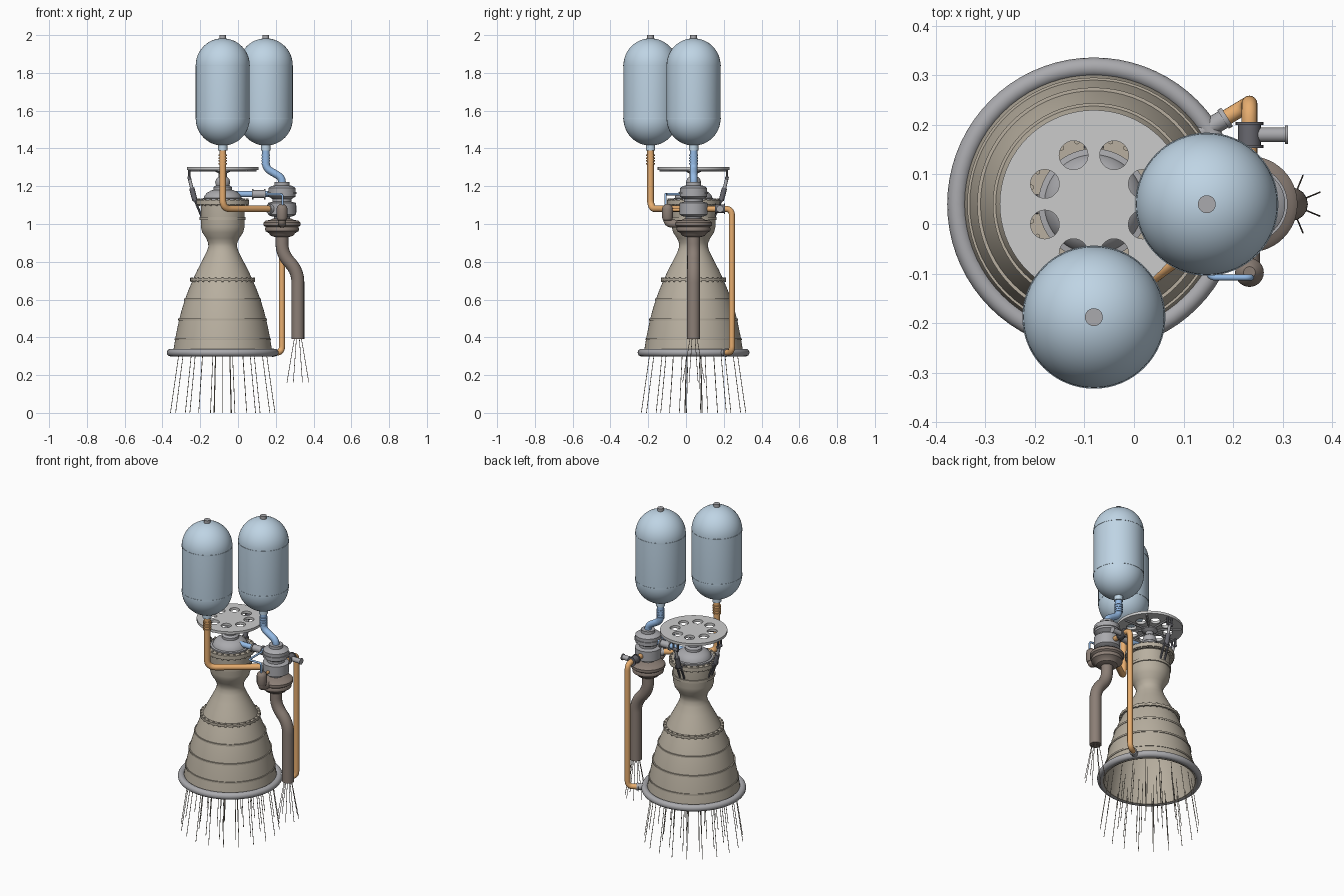
import bpy, bmesh, math
from mathutils import Vector, Matrix

if "Cube" in bpy.data.objects:
    bpy.data.objects.remove(bpy.data.objects["Cube"])

EX, EY = -0.081, 0.04      # engine axis
PX, PY = 0.233, 0.04       # turbopump axis


def material(name, rgb):
    m = bpy.data.materials.new(name)
    m.diffuse_color = (*rgb, 1)
    m.use_nodes = True
    m.node_tree.nodes["Principled BSDF"].inputs["Base Color"].default_value = m.diffuse_color
    return m


TANK = material("tank_blue", (0.52, 0.66, 0.78))
BLUE = material("oxidiser_blue", (0.30, 0.50, 0.80))
ORANGE = material("fuel_orange", (0.80, 0.42, 0.16))
BELL = material("nozzle_beige", (0.48, 0.43, 0.35))
HOT = material("exhaust_brown", (0.26, 0.21, 0.18))
DARK = material("dark_steel", (0.14, 0.14, 0.16))
STEEL = material("steel", (0.40, 0.40, 0.42))


def finish(ob, mat):
    if mat:
        ob.data.materials.clear()
        ob.data.materials.append(mat)
    bpy.ops.object.select_all(action='DESELECT')
    ob.select_set(True)
    bpy.context.view_layer.objects.active = ob
    bpy.ops.object.shade_smooth_by_angle(angle=math.radians(35))
    return ob


def mesh_object(name, bm, mat):
    bmesh.ops.recalc_face_normals(bm, faces=bm.faces)
    me = bpy.data.meshes.new(name)
    bm.to_mesh(me)
    bm.free()
    ob = bpy.data.objects.new(name, me)
    bpy.context.collection.objects.link(ob)
    return finish(ob, mat)


def lathe(name, profile, x, y, mat=None, n=64, closed=False):
    """Revolve (radius, z) points about a vertical axis."""
    bm = bmesh.new()
    vs = [bm.verts.new((x + r, y, z)) for r, z in profile]
    pairs = list(zip(vs, vs[1:])) + ([(vs[-1], vs[0])] if closed else [])
    edges = [bm.edges.new(p) for p in pairs]
    bmesh.ops.spin(bm, geom=vs + edges, cent=(x, y, 0), axis=(0, 0, 1),
                   angle=2 * math.pi, steps=n, use_duplicate=False)
    bmesh.ops.remove_doubles(bm, verts=bm.verts, dist=1e-5)
    return mesh_object(name, bm, mat)


def rods(name, segments, r, mat=None, n=12, r2=None):
    """Cylinders between point pairs, joined in one object."""
    bm = bmesh.new()
    for a, b in segments:
        a, b = Vector(a), Vector(b)
        q = (b - a).to_track_quat('Z', 'Y').to_matrix().to_4x4()
        bmesh.ops.create_cone(bm, cap_ends=True, segments=n, radius1=r, radius2=r2 or r,
                              depth=(b - a).length, matrix=Matrix.Translation((a + b) / 2) @ q)
    return mesh_object(name, bm, mat)


def curve_mesh(name, cu, splines, cyclic, mat):
    for pts in splines:
        s = cu.splines.new('POLY')
        s.points.add(len(pts) - 1)
        for p, c in zip(s.points, pts):
            p.co = (*c, 1)
        s.use_cyclic_u = cyclic
    tmp = bpy.data.objects.new(name + "_curve", cu)
    bpy.context.collection.objects.link(tmp)
    dg = bpy.context.evaluated_depsgraph_get()
    me = bpy.data.meshes.new_from_object(tmp.evaluated_get(dg))
    bpy.data.objects.remove(tmp)
    ob = bpy.data.objects.new(name, me)
    bpy.context.collection.objects.link(ob)
    return finish(ob, mat)


def pipe(name, points, r, mat, bend=0.04):
    """Round tube along points with rounded corners."""
    P = [Vector(p) for p in points]
    path = [P[0]]
    for a, b, c in zip(P, P[1:], P[2:]):
        p0 = b + (a - b).normalized() * min(bend, (a - b).length / 2)
        p1 = b + (c - b).normalized() * min(bend, (c - b).length / 2)
        for i in range(9):
            t = i / 8
            path.append(p0 * (1 - t) ** 2 + b * 2 * t * (1 - t) + p1 * t * t)
    path.append(P[-1])
    cu = bpy.data.curves.new(name, 'CURVE')
    cu.dimensions = '3D'
    cu.bevel_depth, cu.bevel_resolution, cu.use_fill_caps = r, 6, True
    return curve_mesh(name, cu, [path], False, mat)


def polar(r, a, z, x=EX, y=EY):
    return (x + r * math.cos(a), y + r * math.sin(a), z)


def ring(n, off=0.0):
    return [2 * math.pi * (i + off) / n for i in range(n)]


def arc(r, cz, a0, a1, n=12):
    return [(max(0, r * math.cos(math.radians(a0 + (a1 - a0) * i / n))),
             cz + r * math.sin(math.radians(a0 + (a1 - a0) * i / n))) for i in range(n + 1)]


# Propellant tanks: capsule, top cap, outlet and flexible joint
for label, x, y, col in (("fuel", EX, -0.188, ORANGE), ("oxidiser", 0.147, EY, BLUE)):
    lathe(label + "_tank", arc(0.143, 1.558, -90, 0) + arc(0.143, 1.84, 0, 90), x, y, TANK)
    lathe(label + "_tank_weld_bands", [(0.14, 1.556), (0.1445, 1.556), (0.1445, 1.562), (0.14, 1.562)], x, y, TANK, closed=True)
    lathe(label + "_tank_upper_weld", [(0.14, 1.837), (0.1445, 1.837), (0.1445, 1.843), (0.14, 1.843)], x, y, TANK, closed=True)
    rods(label + "_tank_cap", [((x, y, 1.97), (x, y, 2.0))], 0.018, STEEL, 24)
    rods(label + "_tank_outlet", [((x, y, 1.39), (x, y, 1.43))], 0.025, TANK, 24)
    rods(label + "_bellows", [((x, y, z), (x, y, z + 0.008)) for z in (1.315, 1.33, 1.345, 1.36)], 0.0235, col, 24)

# Combustion chamber and bell nozzle, one thin open wall
outer = [(0.1, 1.115), (0.116, 1.1), (0.116, 0.985), (0.108, 0.955), (0.088, 0.925), (0.077, 0.9),
         (0.076, 0.88), (0.084, 0.855), (0.106, 0.81), (0.134, 0.757), (0.158, 0.705), (0.18, 0.653),
         (0.2, 0.6), (0.217, 0.545), (0.232, 0.488), (0.248, 0.41), (0.258, 0.35), (0.266, 0.3)]
inner = [(r - 0.008, z) for r, z in reversed(outer)]
lathe("chamber_and_nozzle", outer + inner, EX, EY, BELL, 72, True)


def band(name, r, z, w, h, mat=BELL):
    lathe(name, [(r - w, z - h), (r, z - h), (r, z + h), (r - w, z + h)], EX, EY, mat, 72, True)


band("nozzle_flange", 0.172, 0.706, 0.022, 0.007)
band("head_flange", 0.140, 1.115, 0.05, 0.012)
band("chamber_band", 0.122, 1.03, 0.01, 0.008)
for i, (r, z) in enumerate(((0.204, 0.6), (0.2355, 0.495), (0.2555, 0.39))):
    band("nozzle_stiffener_%d" % i, r, z, 0.008, 0.005)
rods("nozzle_flange_bolts", [(polar(0.166, a, 0.694), polar(0.166, a, 0.718)) for a in ring(28)], 0.006, BELL, 6)
rods("head_flange_bolts", [(polar(0.131, a, 1.096), polar(0.131, a, 1.134)) for a in ring(24)], 0.006, BELL, 6)

# Fuel manifold torus at the exit
lathe("exit_manifold", [(0.276 + 0.02 * math.cos(a), 0.319 + 0.02 * math.sin(a)) for a in ring(16)],
      EX, EY, STEEL, 72, True)

# Injector dome and gimbal stem
lathe("injector_dome", [(0.112, 1.12), (0.112, 1.135), (0.1, 1.137), (0.096, 1.15), (0.082, 1.166),
                        (0.06, 1.178), (0.03, 1.184), (0, 1.185)], EX, EY, STEEL)
lathe("gimbal_stem", [(0, 1.17), (0.048, 1.17), (0.048, 1.195), (0.036, 1.205), (0.04, 1.222),
                      (0.034, 1.24), (0.022, 1.25), (0.022, 1.268), (0.045, 1.28), (0.045, 1.29), (0, 1.29)], EX, EY, STEEL, 32)

# Thrust plate with eight holes and ribs below
cu = bpy.data.curves.new("thrust_plate", 'CURVE')
cu.dimensions, cu.fill_mode, cu.extrude = '2D', 'BOTH', 0.008
loops = [[polar(0.19, a, 0) for a in ring(72)]]
for h in ring(8, 0.5):
    hx, hy, _ = polar(0.107, h, 0)
    loops.append([polar(0.029, a, 0, hx, hy) for a in ring(28)])
curve_mesh("thrust_plate", cu, loops, True, None).location.z = 1.294
rods("thrust_plate_ribs", [(polar(0.03, a, 1.284), polar(0.18, a, 1.284)) for a in ring(8)], 0.006, STEEL, 4)

# Two gimbal actuators, at the left and the back
for side, a in (("left", math.pi), ("back", math.pi / 2)):
    top, mid, low = polar(0.177, a, 1.245), polar(0.164, a, 1.19), polar(0.147, a, 1.125)
    rods(side + "_actuator_rod", [(mid, top)], 0.009, STEEL)
    rods(side + "_actuator_body", [(low, mid)], 0.014, DARK, 16)
    t = Vector((-math.sin(a), math.cos(a), 0)) * 0.018
    rods(side + "_actuator_pins", [(Vector(p) - t, Vector(p) + t) for p in (top, low)], 0.010, DARK)
    rods(side + "_actuator_hangers", [(Vector(top) + t * s, Vector(polar(0.177, a, 1.29)) + t * s) for s in (-.8, .8)], 0.006, DARK, 8)
    rods(side + "_actuator_bracket", [(Vector(polar(0.112, a, z)) + t * s, Vector(low) + t * s)
                                      for s in (-.8, .8) for z in (1.125, 1.04)], 0.006, DARK, 8)

# Turbopump: oxidiser pump, fuel pump, then turbine
lathe("pump_housings", [(0, 1.222), (0.04, 1.222), (0.04, 1.205), (0.058, 1.2), (0.072, 1.19), (0.072, 1.145),
                        (0.06, 1.138), (0.05, 1.132), (0.05, 1.118), (0.074, 1.112), (0.074, 1.05),
                        (0.06, 1.042), (0.042, 1.038), (0.042, 1.01), (0, 1.01)], PX, PY, STEEL, 48)
lathe("pump_flanges", [(0.06, 1.158), (0.077, 1.158), (0.077, 1.17), (0.06, 1.17)], PX, PY, STEEL, 48, True)
lathe("turbine_housing", [(0, 1.03), (0.045, 1.03), (0.062, 1.022), (0.086, 1.018), (0.097, 1.008), (0.097, 0.992),
                          (0.086, 0.984), (0.09, 0.976), (0.088, 0.962), (0.07, 0.952), (0.06, 0.938), (0.036, 0.93), (0, 0.93)],
      PX, PY, HOT, 48)
pipe("turbine_exhaust_duct", [(PX, PY, 0.95), (PX, PY, 0.84), (0.317, PY, 0.75), (0.317, PY, 0.39)], 0.034, HOT, 0.06)

# Gas generator beside the pumps, feeding the turbine
lathe("gas_generator", [(0, 1.105), (0.012, 1.105), (0.026, 1.092), (0.029, 1.08), (0.029, 1.035), (0.024, 1.02), (0, 1.01)],
      PX, -0.098, HOT, 24)
pipe("gas_generator_elbow", [(PX, -0.098, 1.04), (PX, -0.098, 1.003), (PX, -0.02, 1.0)], 0.021, HOT, 0.025)
pipe("generator_fuel_line", [(PX, -0.02, 1.075), (PX, -0.09, 1.075)], 0.009, ORANGE)
pipe("generator_oxidiser_line", [(0.15, 0.04, 1.158), (0.15, -0.108, 1.158), (PX + 0.003, -0.108, 1.158),
                                 (PX + 0.003, -0.108, 1.09)], 0.006, BLUE, 0.015)

# Feed lines from the tanks
pipe("fuel_feed_line", [(EX, -0.188, 1.41), (EX, -0.188, 1.08), (PX, PY, 1.08)], 0.018, ORANGE, 0.05)
d = Vector((PX - EX, PY + 0.188, 0)).normalized()
inlet = Vector((PX, PY, 1.08))
rods("fuel_inlet_flange", [(inlet - d * 0.088, inlet - d * 0.06)], 0.025, STEEL, 24)
pipe("oxidiser_feed_line", [(0.147, EY, 1.41), (0.147, EY, 1.295), (PX, EY, 1.245), (PX, EY, 1.2)], 0.02, BLUE, 0.03)

# Main oxidiser line with valve into the dome
pipe("main_oxidiser_line", [(PX, EY, 1.158), (EX + 0.06, EY, 1.158)], 0.016, BLUE)
rods("main_oxidiser_valve", [((0.08, EY, 1.158), (0.14, EY, 1.158))], 0.021, STEEL, 24)
rods("main_oxidiser_valve_flanges", [((x, EY, 1.158), (x + 0.008, EY, 1.158)) for x in (0.075, 0.137)], 0.027, STEEL, 24)

# Main fuel line with valve, down to the exit manifold
pipe("main_fuel_line", [(PX, 0.08, 1.08), (PX, 0.243, 1.08), (PX, 0.243, 0.319), (0.15, 0.193, 0.319)], 0.016, ORANGE, 0.035)
rods("main_fuel_valve", [((PX, 0.156, 1.08), (PX, 0.204, 1.08))], 0.023, DARK, 24)
rods("main_fuel_valve_flanges", [((PX, y, 1.08), (PX, y + 0.006, 1.08)) for y in (0.153, 0.2)], 0.028, DARK, 24)
rods("fuel_valve_actuator", [((PX, 0.18, 1.08), (0.31, 0.18, 1.08))], 0.015, STEEL, 20)
rods("fuel_valve_actuator_cap", [((0.305, 0.18, 1.08), (0.311, 0.18, 1.08))], 0.019, STEEL, 20)
rods("manifold_inlet", [((0.185, 0.214, 0.319), (0.13, 0.181, 0.319))], 0.019, STEEL, 24)
rods("manifold_inlet_flange", [((0.188, 0.216, 0.319), (0.180, 0.211, 0.319))], 0.022, STEEL, 24)

# Exhaust plume strands
strands = []
for count, r0, r1 in ((20, 0.235, 0.28), (12, 0.15, 0.18), (6, 0.06, 0.075)):
    strands += [(polar(r0, a, 0.31), polar(r1, a, 0.0)) for a in ring(count, 0.5)]
rods("nozzle_plume_strands", strands, 0.0018, BELL, 5)
rods("turbine_plume_strands", [(polar(0.02, a, 0.395, 0.317, PY), polar(0.063, a, 0.16, 0.317, PY))
                               for a in ring(8, 0.5)], 0.0016, HOT, 5)
